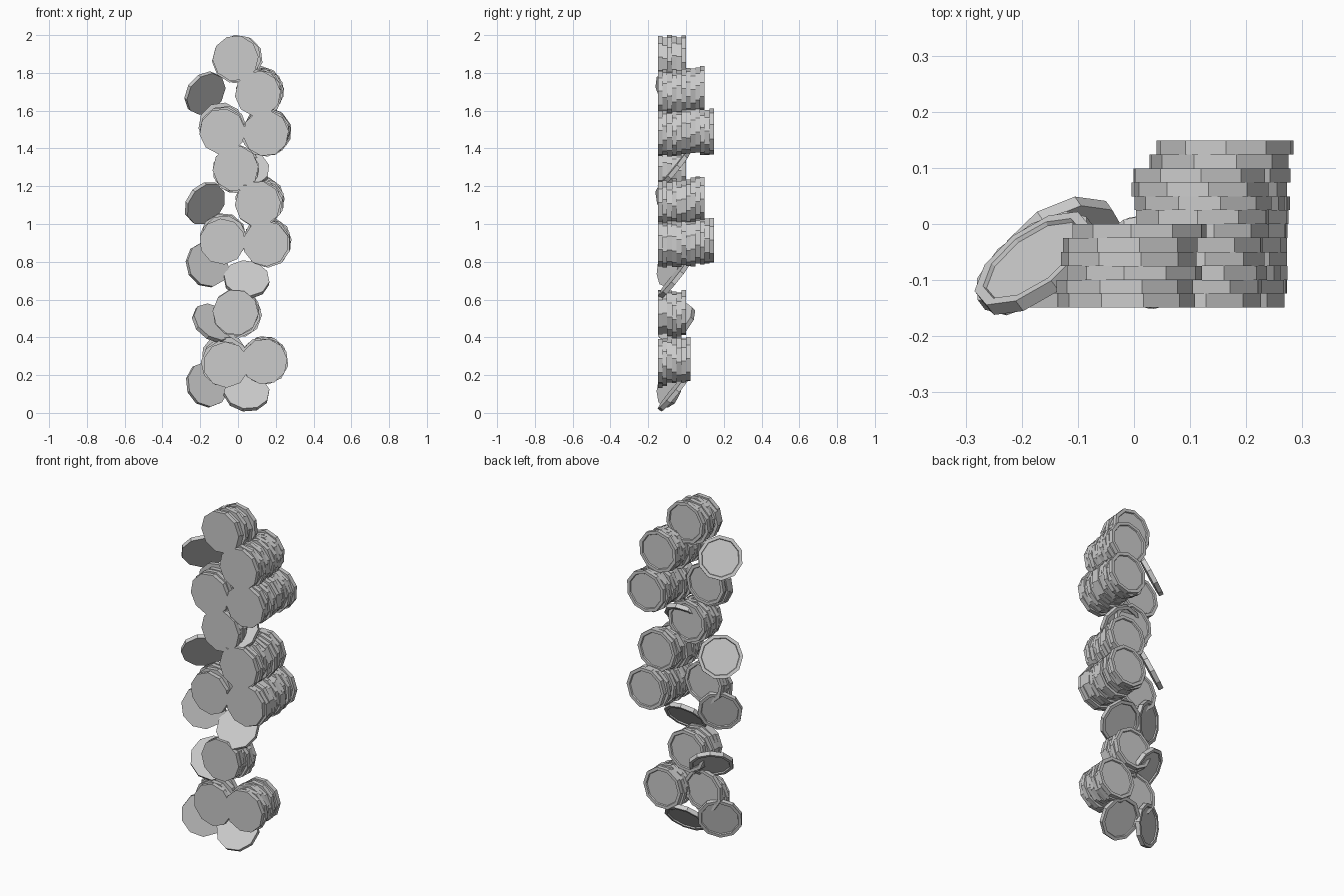
import bpy, bmesh, math, random
from mathutils import Vector, Matrix

if "Cube" in bpy.data.objects:
    bpy.data.objects.remove(bpy.data.objects["Cube"], do_unlink=True)

random.seed(4)
RADIUS, THICK, FRONT = 0.122, 0.0248, -0.149

# Single plain grey
grey = bpy.data.materials.new("plain_grey")
grey.use_nodes = True
colour = (0.6, 0.6, 0.6, 1)
grey.diffuse_color = colour
bsdf = next(n for n in grey.node_tree.nodes if n.type == 'BSDF_PRINCIPLED')
bsdf.inputs["Base Color"].default_value = colour


def make_coin_mesh():
    """Ten-sided disc, plain on one side and with a raised rim on the other."""
    bm = bmesh.new()
    bmesh.ops.create_cone(bm, cap_ends=True, segments=10,
                          radius1=RADIUS, radius2=RADIUS, depth=THICK)
    bm.normal_update()
    back = [f for f in bm.faces if f.normal.z > 0.9]
    bmesh.ops.inset_region(bm, faces=back, thickness=0.018)
    bmesh.ops.inset_region(bm, faces=back, thickness=0.003, depth=-0.007)
    mesh = bpy.data.meshes.new("coin")
    bm.to_mesh(mesh)
    bm.free()
    mesh.materials.append(grey)
    return mesh


coin_mesh = make_coin_mesh()


def add_coin(name, centre, back):
    """Place a coin with its rimmed side facing the back direction."""
    coin = bpy.data.objects.new(name, coin_mesh)
    bpy.context.collection.objects.link(coin)
    turn = Vector(back).to_track_quat('Z', 'Y').to_matrix().to_4x4()
    roll = Matrix.Rotation(random.uniform(0, math.tau / 10), 4, 'Z')
    coin.matrix_world = Matrix.Translation(centre) @ turn @ roll


def add_stack(name, x, z, count, drift_x, drift_z):
    """Row of coins from front to back, each slightly out of line."""
    for i in range(count):
        t = i / (count - 1)
        wobble = 0.009 if i else 0
        add_coin(f"{name}_coin_{i + 1}",
                 (x + drift_x * t + random.uniform(-wobble, wobble),
                  FRONT + THICK * (i + 0.5),
                  z + drift_z * t + random.uniform(-wobble, wobble)),
                 (0, 1, 0))


# Two matching upper clusters
for label, base in (("top", 1.48), ("middle", 0.897)):
    add_stack(label + "_upper_stack", -0.013, base + 0.397, 6, 0.015, -0.005)
    add_stack(label + "_centre_stack", 0.105, base + 0.21, 10, 0.015, 0.02)
    add_stack(label + "_right_stack", -0.083, base + 0.01, 4, 0.0, 0.03)
    add_stack(label + "_left_stack", 0.147, base, 12, 0.008, 0.012)
    add_coin(label + "_leaning_coin", (-0.175, -0.07, base + 0.213),
             (-0.54, 0.72, 0.43))

# Lower cluster
add_stack("bottom_upper_stack", -0.013, 0.532, 6, 0.015, -0.005)
add_stack("bottom_right_stack", -0.063, 0.255, 4, -0.015, 0.04)
add_stack("bottom_left_stack", 0.14, 0.272, 7, 0.0, 0.01)
add_coin("bottom_leaning_coin", (-0.13, -0.05, 0.475), (-0.45, 0.65, -0.6))

# Loose coins tilted upward beneath the clusters
for label, z in (("top", 1.29), ("middle", 0.706), ("bottom", 0.108)):
    add_coin(label + "_tilted_coin", (0.045, -0.064, z), (-0.08, 0.76, -0.62))

# Loose coins turned to the side
for label, z in (("middle", 0.785), ("bottom", 0.15)):
    add_coin(label + "_side_coin", (-0.163, -0.085, z), (-0.45, 0.87, -0.2))
